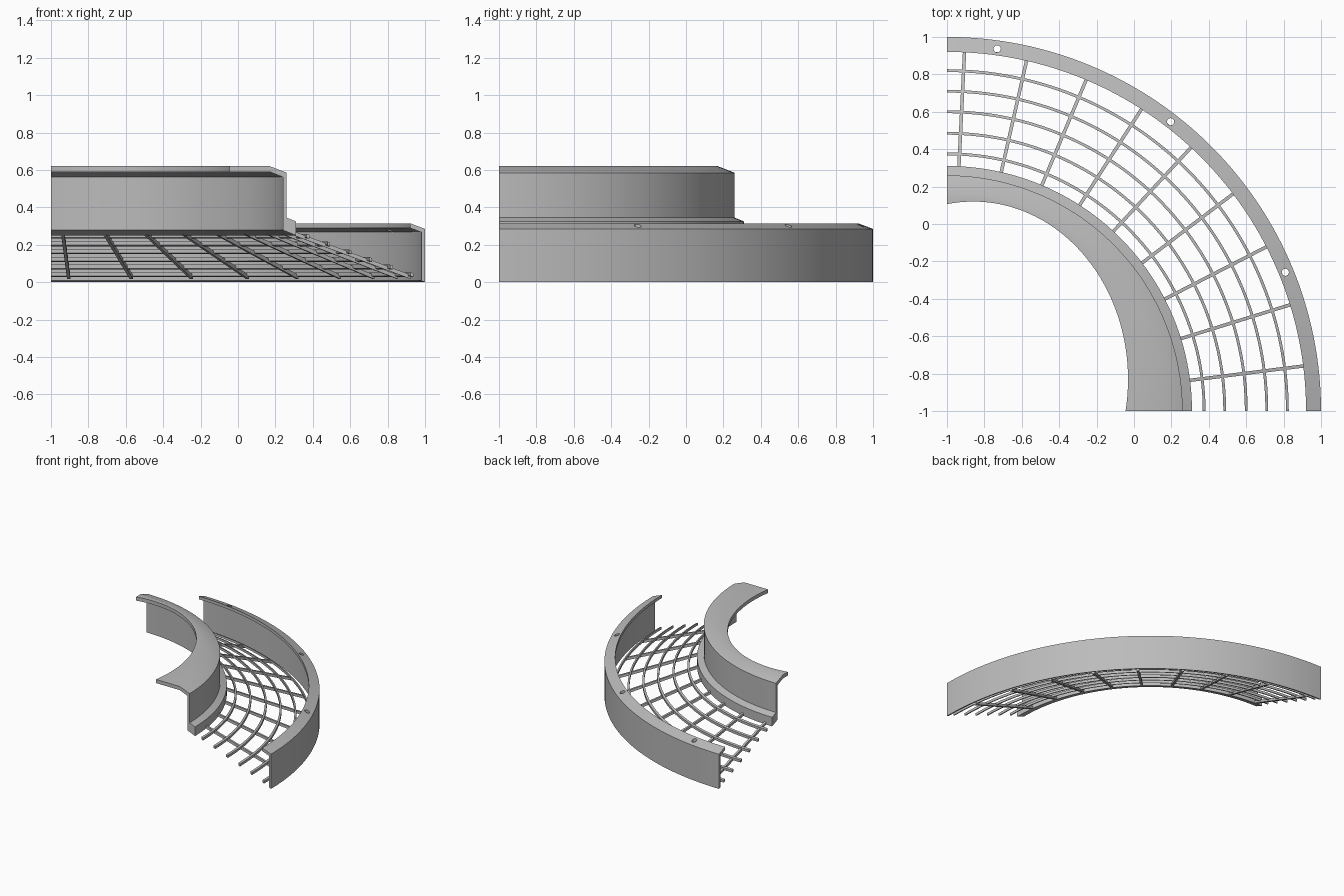
import bpy, bmesh, math
from mathutils import Vector

if "Cube" in bpy.data.objects:
    bpy.data.objects.remove(bpy.data.objects["Cube"])

CX = CY = -1.0           # centre of the quarter revolve
SLOPE = 0.37             # cone slope shared by the grid and the flanges

grey = bpy.data.materials.new("plain grey")
grey.diffuse_color = (0.5, 0.5, 0.5, 1)
grey.use_nodes = True
grey.node_tree.nodes["Principled BSDF"].inputs["Base Color"].default_value = grey.diffuse_color


def finish(name, bm):
    bmesh.ops.recalc_face_normals(bm, faces=bm.faces)
    me = bpy.data.meshes.new(name)
    bm.to_mesh(me)
    bm.free()
    me.materials.append(grey)
    ob = bpy.data.objects.new(name, me)
    bpy.context.collection.objects.link(ob)
    return ob


def smooth(ob):
    bpy.ops.object.select_all(action='DESELECT')
    ob.select_set(True)
    bpy.context.view_layer.objects.active = ob
    bpy.ops.object.shade_smooth_by_angle(angle=math.radians(30))


def quarter(name, profile, segs=64):
    """Sweep a closed (radius, height) profile through 90 degrees."""
    bm = bmesh.new()
    rings = []
    for i in range(segs + 1):
        a = math.pi / 2 * i / segs
        rings.append([bm.verts.new((CX + r * math.cos(a), CY + r * math.sin(a), z))
                      for r, z in profile(a)])
    n = len(rings[0])
    for p, q in zip(rings, rings[1:]):
        for k in range(n):
            m = (k + 1) % n
            bm.faces.new((p[k], p[m], q[m], q[k]))
    bm.faces.new(rings[0])
    bm.faces.new(rings[-1])
    return finish(name, bm)


def grid_z(r):
    return 0.03 + (1.93 - r) * SLOPE


def opening_radius(a):
    """Distance from the centre to the off-centre oval opening."""
    ex, ey, sx, sy = 0.14, 0.17, 0.828, 0.95
    c, s = math.cos(a), math.sin(a)
    qa = (c / sx) ** 2 + (s / sy) ** 2
    qb = -(c * ex / sx ** 2 + s * ey / sy ** 2)
    qc = (ex / sx) ** 2 + (ey / sy) ** 2 - 1
    return (-qb + math.sqrt(qb * qb - qa * qc)) / qa


# Outer rim: thin wall with an inward sloping flange
rim = quarter("outer_rim", lambda a: [
    (2.0, 0.0), (2.0, 0.285), (1.92, 0.315), (1.92, 0.29), (1.98, 0.267), (1.98, 0.008)])

# Screw holes through the rim flange
for deg in (22.3, 52.3, 82.1):
    a = math.radians(deg)
    bpy.ops.mesh.primitive_cylinder_add(
        vertices=24, radius=0.019, depth=0.16,
        location=(CX + 1.955 * math.cos(a), CY + 1.955 * math.sin(a), 0.3))
    cutter = bpy.context.object
    cutter.name = "hole_cutter"
    mod = rim.modifiers.new("hole", 'BOOLEAN')
    mod.object = cutter
    mod.operation = 'DIFFERENCE'
    mod.solver = 'EXACT'
    bpy.context.view_layer.objects.active = rim
    bpy.ops.object.modifier_apply(modifier=mod.name)
    bpy.data.objects.remove(cutter)
smooth(rim)

# Inner collar: top flange with oval opening, thin wall, solid foot
smooth(quarter("inner_collar", lambda a: [
    (opening_radius(a), 0.62), (1.17, 0.62), (1.26, 0.585), (1.26, 0.345),
    (1.31, 0.325), (1.31, 0.25), (1.24, 0.278), (1.24, 0.562),
    (1.17, 0.59), (opening_radius(a), 0.59)]))

# Concentric grid bars
for i, r in enumerate((1.375, 1.485, 1.6, 1.71, 1.82, 1.93)):
    z, h = grid_z(r), 0.0075
    smooth(quarter(f"grid_ring_{i + 1}", lambda a: [
        (r - h, z + h * SLOPE), (r + h, z - h * SLOPE),
        (r + h, z + 0.02 - h * SLOPE), (r - h, z + 0.02 + h * SLOPE)]))

# Radial grid bars
for i in range(9):
    a = math.radians(7.2 + 10 * i)
    out = Vector((math.cos(a), math.sin(a), 0))
    side = Vector((-math.sin(a), math.cos(a), 0)) * 0.009
    bm = bmesh.new()
    ends = []
    for r in (1.29, 1.94):
        p = Vector((CX, CY, grid_z(r))) + out * r
        ends.append([bm.verts.new(p + side * s + Vector((0, 0, dz)))
                     for s, dz in ((-1, -0.01), (1, -0.01), (1, 0.012), (-1, 0.012))])
    for k in range(4):
        m = (k + 1) % 4
        bm.faces.new((ends[0][k], ends[0][m], ends[1][m], ends[1][k]))
    bm.faces.new(ends[0])
    bm.faces.new(ends[1])
    finish(f"grid_spoke_{i + 1}", bm)
